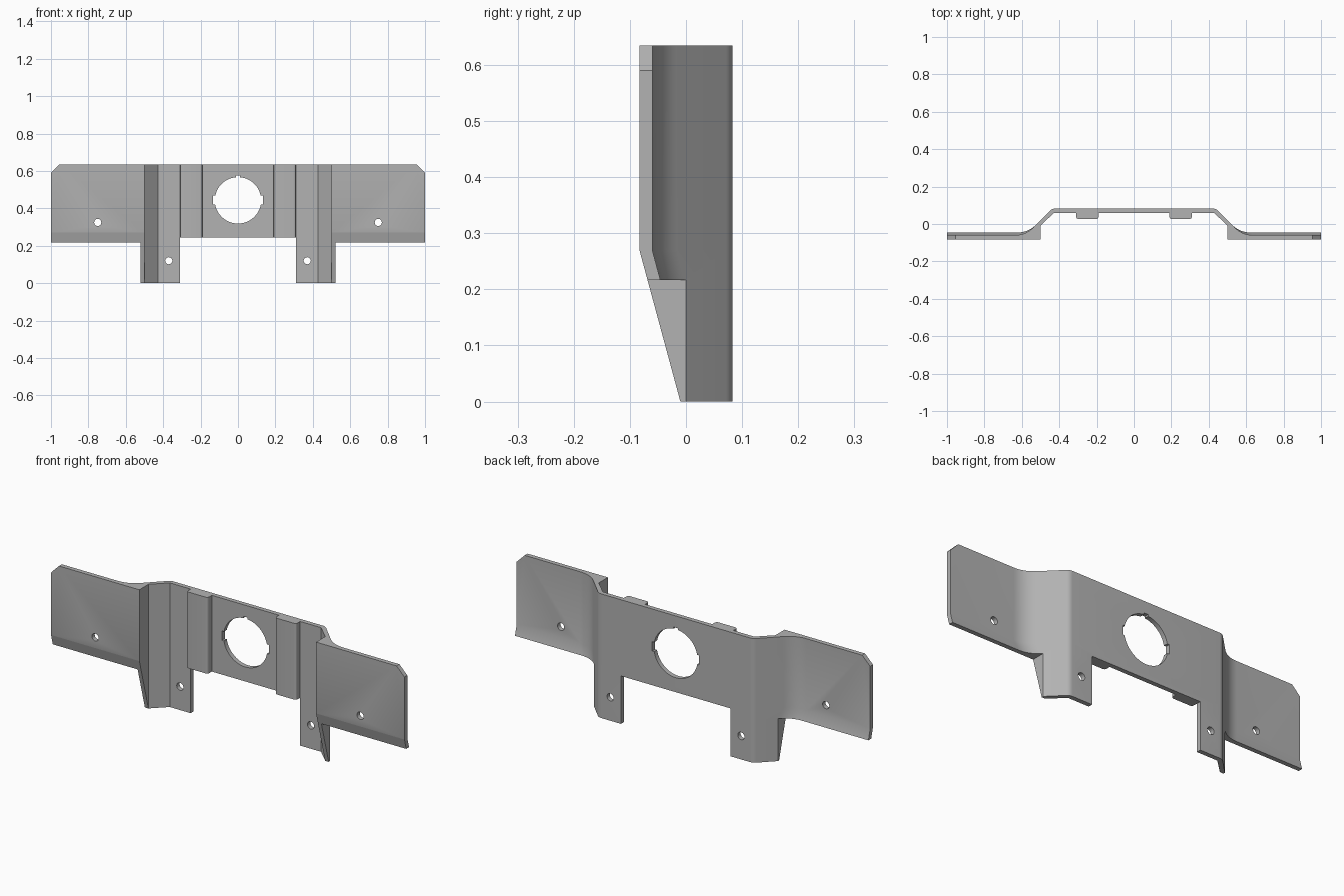
import bpy, bmesh, math
from mathutils import Vector

cube = bpy.data.objects.get("Cube")
if cube:
    bpy.data.objects.remove(cube, do_unlink=True)

TOP, BEND, WING_BOTTOM = 0.635, 0.27, 0.217
BACK, FRONT = 0.083, -0.083

steel = bpy.data.materials.new("grey_metal")
steel.use_nodes = True
steel.diffuse_color = (0.45, 0.45, 0.45, 1)
steel.node_tree.nodes["Principled BSDF"].inputs["Base Color"].default_value = (0.45, 0.45, 0.45, 1)


def loft(name, sections):
    """Solid through rings of 3D points with equal counts."""
    bm = bmesh.new()
    rings = [[bm.verts.new(p) for p in s] for s in sections]
    n = len(rings[0])
    for a, b in zip(rings, rings[1:]):
        for i in range(n):
            j = (i + 1) % n
            bm.faces.new((a[i], a[j], b[j], b[i]))
    bm.faces.new(rings[0][::-1])
    bm.faces.new(rings[-1])
    bmesh.ops.recalc_face_normals(bm, faces=bm.faces)
    mesh = bpy.data.meshes.new(name)
    bm.to_mesh(mesh)
    bm.free()
    mesh.materials.append(steel)
    obj = bpy.data.objects.new(name, mesh)
    bpy.context.collection.objects.link(obj)
    return obj


def round_corner(before, corner, after, size, steps):
    """Points of a rounded corner between two straight runs."""
    c = Vector(corner)
    a = c + (Vector(before) - c).normalized() * size
    b = c + (Vector(after) - c).normalized() * size
    return [tuple(a.lerp(c, t).lerp(c.lerp(b, t), t))
            for t in (i / steps for i in range(steps + 1))]


def section(z, shift):
    """Bent plate outline at one height; shift moves the wing backs."""
    wing_back = -0.06 + shift
    shoulder = (0.52 - BACK, BACK)
    root = (0.52 - wing_back, wing_back)
    half = [(0.19, 0.06)]
    half += round_corner((0.19, 0.06), (0.19, 0.027), (0.31, 0.027), 0.014, 4)
    half += round_corner((0.19, 0.027), (0.31, 0.027), (0.31, 0.06), 0.014, 4)
    half += [(0.31, 0.06), (0.428, 0.06), (0.5, -0.009), (0.5, FRONT),
             (1, FRONT), (1, wing_back)]
    half += round_corner((1, wing_back), root, shoulder, 0.06, 12)
    half += round_corner(root, shoulder, (0, BACK), 0.016, 5)
    return [(x, y, z) for x, y in half] + [(-x, y, z) for x, y in reversed(half)]


bend_shift = (BEND - WING_BOTTOM) * 0.27
bracket = loft("bracket_plate", [section(0, bend_shift), section(WING_BOTTOM, bend_shift),
                                 section(BEND, 0), section(TOP, 0)])


def cut(cutter):
    cutter.hide_render = True
    cutter.hide_viewport = True
    mod = bracket.modifiers.new(cutter.name, 'BOOLEAN')
    mod.operation = 'DIFFERENCE'
    mod.solver = 'EXACT'
    mod.object = cutter


def through(name, outline):
    """Cutter with an x-z outline running front to back."""
    cut(loft(name, [[(x, y, z) for x, z in outline] for y in (-0.3, 0.3)]))


def box(name, x0, x1, z0, z1):
    through(name, [(x0, z0), (x1, z0), (x1, z1), (x0, z1)])


def disc(name, x, z, r, n):
    through(name, [(x + r * math.cos(math.tau * i / n), z + r * math.sin(math.tau * i / n))
                   for i in range(n)])


# Sloped front of the wing lips and legs
slope = [(-0.11, 0.37), (0.0035, -0.05), (-0.11, -0.05)]
cut(loft("slope_cutter", [[(x, y, z) for y, z in slope] for x in (-1.2, 1.2)]))

# Gap between the legs, and the main opening with its three notches
box("leg_gap_cutter", -0.31, 0.31, -0.1, 0.245)
disc("opening_cutter", 0, 0.443, 0.124, 64)
box("top_notch_cutter", -0.012, 0.012, 0.5, 0.575)
box("side_notch_cutter", -0.133, 0.133, 0.42, 0.468)

# Space below the wings, trimmed corners and screw holes on both sides
for side, s in (("left", 1), ("right", -1)):
    box(side + "_wing_cutter", s * 0.52, s * 1.2, -0.1, WING_BOTTOM)
    through(side + "_corner_cutter", [(s * 0.9, 0.69), (s * 1.1, 0.69), (s * 1.1, 0.49)])
    disc(side + "_wing_hole_cutter", s * 0.75, 0.325, 0.019, 24)
    disc(side + "_leg_hole_cutter", s * 0.37, 0.12, 0.019, 24)

# Apply the cuts, then shade the bends smooth
bpy.context.view_layer.update()
graph = bpy.context.evaluated_depsgraph_get()
mesh = bpy.data.meshes.new_from_object(bracket.evaluated_get(graph))
cutters = [m.object for m in bracket.modifiers]
bracket.modifiers.clear()
bracket.data = mesh
for c in cutters:
    bpy.data.objects.remove(c, do_unlink=True)
bpy.ops.object.select_all(action='DESELECT')
bracket.select_set(True)
bpy.context.view_layer.objects.active = bracket
bpy.ops.object.shade_smooth_by_angle(angle=math.radians(25))
